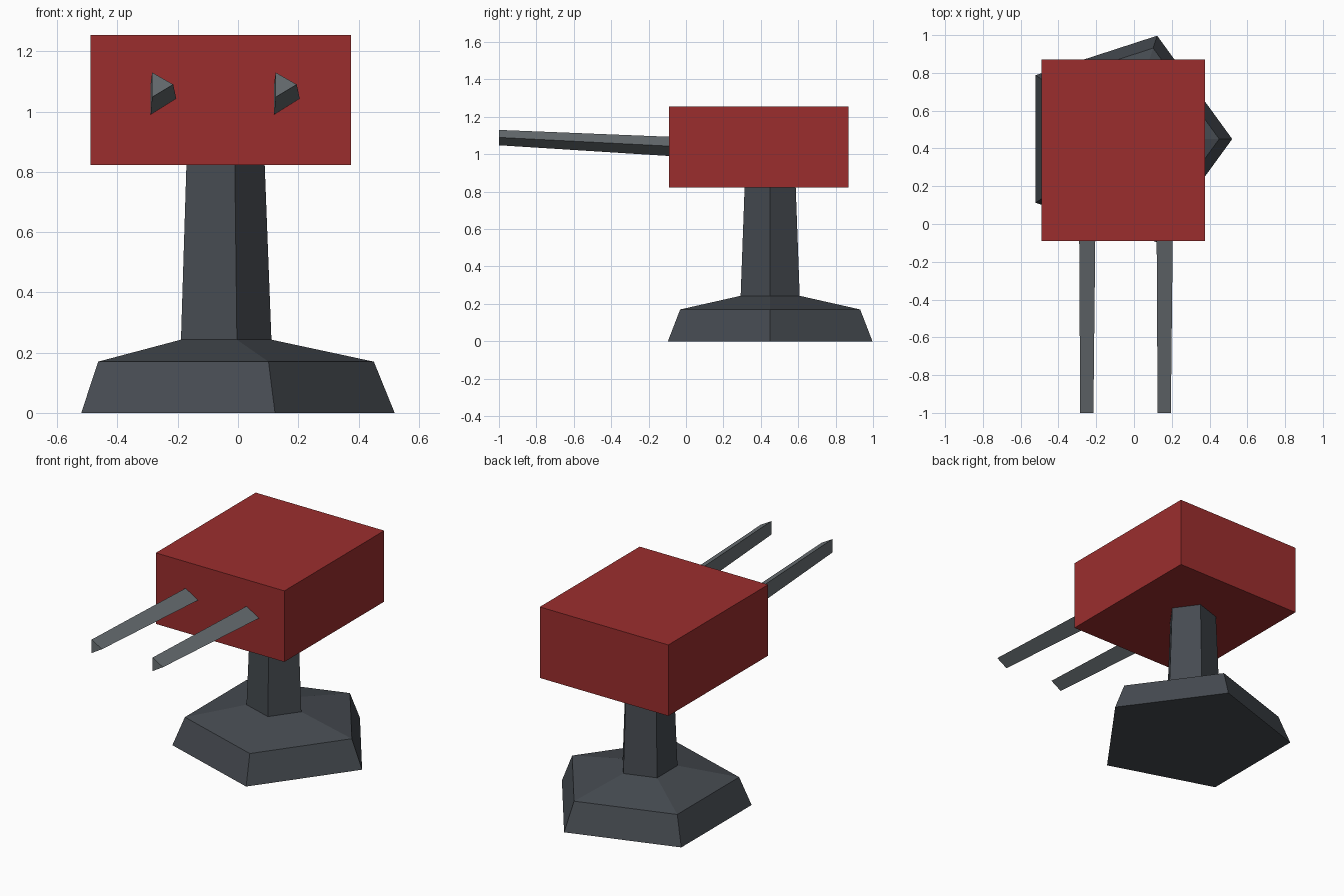
import bpy, bmesh, math

if "Cube" in bpy.data.objects:
    bpy.data.objects.remove(bpy.data.objects["Cube"])


def material(name, rgb):
    m = bpy.data.materials.new(name)
    m.diffuse_color = (*rgb, 1)
    m.use_nodes = True
    m.node_tree.nodes["Principled BSDF"].inputs["Base Color"].default_value = m.diffuse_color
    return m


red = material("red", (0.33, 0.027, 0.027))
dark = material("dark grey", (0.061, 0.070, 0.082))
steel = material("steel grey", (0.145, 0.165, 0.177))


def loft(name, rings, mat):
    """Skin a list of equal-sized point rings and cap both ends."""
    bm = bmesh.new()
    loops = [[bm.verts.new(p) for p in ring] for ring in rings]
    n = len(loops[0])
    for a, b in zip(loops, loops[1:]):
        for i in range(n):
            j = (i + 1) % n
            bm.faces.new((a[i], a[j], b[j], b[i]))
    bm.faces.new(loops[0][::-1])
    bm.faces.new(loops[-1])
    bmesh.ops.recalc_face_normals(bm, faces=bm.faces)
    mesh = bpy.data.meshes.new(name)
    bm.to_mesh(mesh)
    bm.free()
    mesh.materials.append(mat)
    obj = bpy.data.objects.new(name, mesh)
    bpy.context.collection.objects.link(obj)
    return obj


def pentagon(r, z):
    return [(-0.055 + r * math.cos(math.tau * i / 5),
             0.45 + r * math.sin(math.tau * i / 5), z) for i in range(5)]


def rectangle(z):
    return [(x, y, z) for x, y in ((-0.49, -0.09), (0.375, -0.09),
                                   (0.375, 0.87), (-0.49, 0.87))]


# Five-sided foot flowing into a tapered post
loft("pedestal", [pentagon(0.575, 0), pentagon(0.506, 0.17),
                  pentagon(0.166, 0.243), pentagon(0.143, 0.84)], dark)

# Turret housing
loft("turret_box", [rectangle(0.823), rectangle(1.255)], red)


# Two triangular barrels, tilted slightly upward
def triangle(x, y, width, low, mid, high):
    return [(x, y, low), (x + width, y, mid), (x, y, high)]


for side, x in (("left", -0.285), ("right", 0.125)):
    loft(side + "_barrel",
         [triangle(x, -1.0, 0.07, 1.048, 1.09, 1.13),
          triangle(x - 0.005, -0.08, 0.085, 0.99, 1.043, 1.093)], steel)
